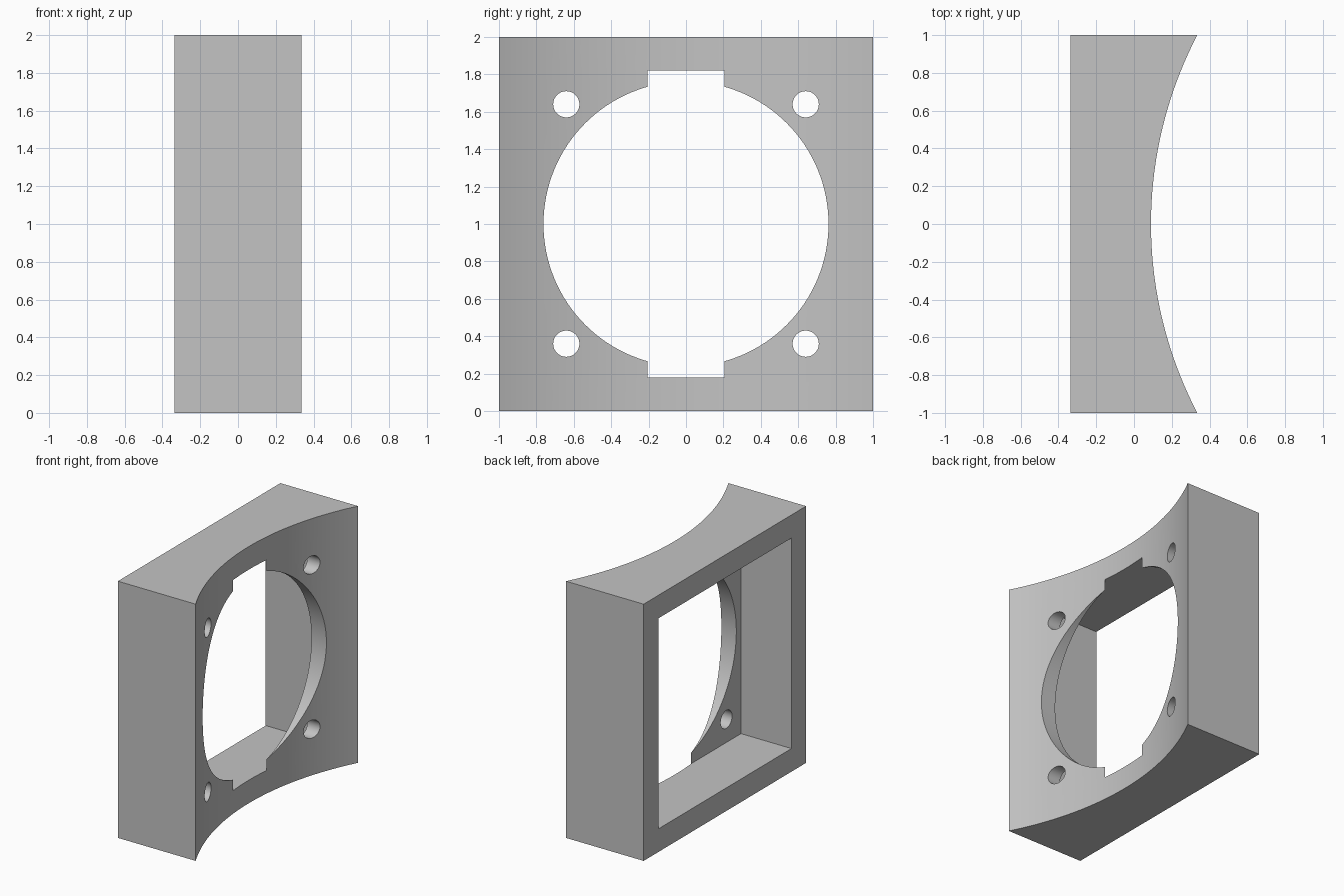
import bpy
import bmesh
from math import asin, cos, sin, pi

cube = bpy.data.objects.get("Cube")
if cube:
    bpy.data.objects.remove(cube, do_unlink=True)

BACK = -0.335          # flat side
ARC_R = 2.163          # radius of the hollowed side
ARC_X = 0.09 + ARC_R   # axis of the hollowed side
FLOOR = 0.10           # bottom of the square pocket

grey = bpy.data.materials.new("plain grey")
grey.use_nodes = True
colour = (0.55, 0.55, 0.55, 1)
grey.diffuse_color = colour
grey.node_tree.nodes["Principled BSDF"].inputs["Base Color"].default_value = colour


def finish(bm, name):
    bmesh.ops.recalc_face_normals(bm, faces=bm.faces)
    mesh = bpy.data.meshes.new(name)
    bm.to_mesh(mesh)
    bm.free()
    mesh.materials.append(grey)
    obj = bpy.data.objects.new(name, mesh)
    bpy.context.collection.objects.link(obj)
    return obj


def extruded(name, points, height):
    bm = bmesh.new()
    face = bm.faces.new([bm.verts.new((x, y, 0)) for x, y in points])
    top = bmesh.ops.extrude_face_region(bm, geom=[face])["geom"]
    verts = [v for v in top if isinstance(v, bmesh.types.BMVert)]
    bmesh.ops.translate(bm, vec=(0, 0, height), verts=verts)
    return finish(bm, name)


def cut(target, cutter):
    mod = target.modifiers.new("cut", "BOOLEAN")
    mod.operation = "DIFFERENCE"
    mod.solver = "EXACT"
    mod.object = cutter
    bpy.context.view_layer.objects.active = target
    bpy.ops.object.modifier_apply(modifier=mod.name)
    bpy.data.objects.remove(cutter, do_unlink=True)


def bore(y, z, radius, sides):
    bpy.ops.mesh.primitive_cylinder_add(vertices=sides, radius=radius, depth=2,
                                        location=(0, y, z), rotation=(0, pi / 2, 0))
    cutter = bpy.context.object
    cutter.hide_render = True
    cutter.data.materials.append(grey)
    return cutter


# Block with one side hollowed to a shallow arc
steps = 48
half = asin(1 / ARC_R)
arc = []
for i in range(steps + 1):
    a = half * (2 * i / steps - 1)
    arc.append((ARC_X - ARC_R * cos(a), ARC_R * sin(a)))
frame = extruded("mounting_frame", [(BACK, -1)] + arc + [(BACK, 1)], 2)

# Square pocket; it breaks through the thinnest part of the arc
bpy.ops.mesh.primitive_cube_add(size=1, location=((FLOOR - 1) / 2, 0, 1))
pocket = bpy.context.object
pocket.scale = (FLOOR + 1, 1.64, 1.64)
pocket.hide_render = True
pocket.data.materials.append(grey)
bpy.context.view_layer.update()
cut(frame, pocket)

# Large round opening and four screw holes
cut(frame, bore(0, 1, 0.762, 128))
for y in (-0.64, 0.64):
    for z in (0.36, 1.64):
        cut(frame, bore(y, z, 0.07, 48))

# Smooth curved walls, crisp edges
bpy.ops.object.select_all(action="DESELECT")
frame.select_set(True)
bpy.context.view_layer.objects.active = frame
bpy.ops.object.shade_smooth_by_angle(angle=pi / 9)
